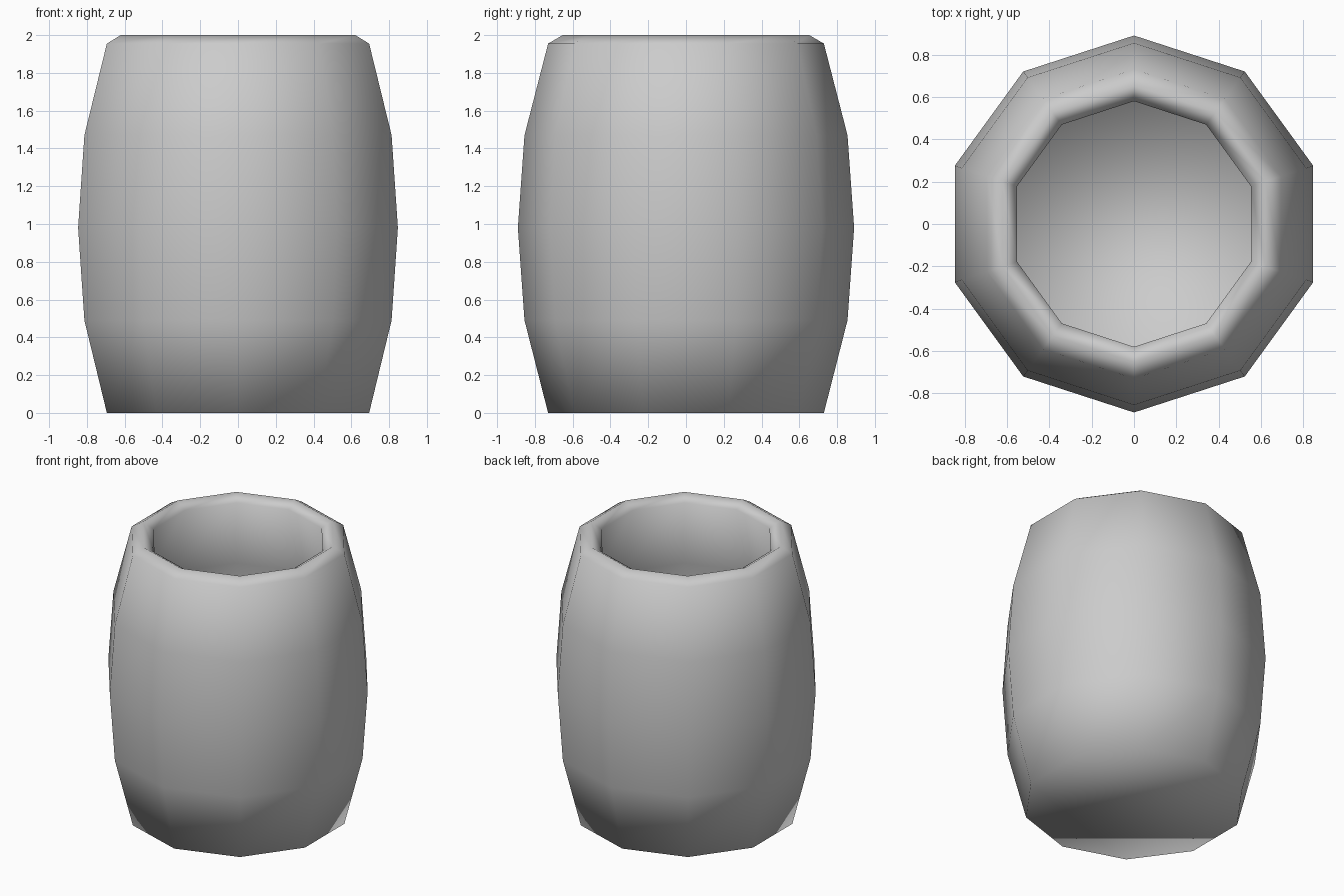
import bpy, bmesh, math

if "Cube" in bpy.data.objects:
    bpy.data.objects.remove(bpy.data.objects["Cube"])

SIDES = 10

# Closed wall profile (radius, height): outer bulge, rounded rim, inner bulge, floor
PROFILE = [(0.73, 0.0), (0.855, 0.49), (0.89, 0.98), (0.855, 1.47), (0.73, 1.955),
           (0.653, 2.0),
           (0.58, 1.955), (0.705, 1.46), (0.74, 0.98), (0.705, 0.5), (0.58, 0.12)]


def lathe(name, profile):
    bm = bmesh.new()
    rings = []
    for r, z in profile:
        angles = [math.pi / 2 + math.tau * i / SIDES for i in range(SIDES)]
        rings.append([bm.verts.new((r * math.cos(a), r * math.sin(a), z)) for a in angles])
    # side walls
    for low, high in zip(rings, rings[1:]):
        for i in range(SIDES):
            j = (i + 1) % SIDES
            bm.faces.new((low[i], low[j], high[j], high[i]))
    # underside and inner floor
    bm.faces.new(rings[0][::-1])
    bm.faces.new(rings[-1])
    bmesh.ops.recalc_face_normals(bm, faces=bm.faces)
    for f in bm.faces:
        f.smooth = True
    mesh = bpy.data.meshes.new(name)
    bm.to_mesh(mesh)
    bm.free()
    obj = bpy.data.objects.new(name, mesh)
    bpy.context.collection.objects.link(obj)
    return obj


# Open barrel, smooth shaded all over
lathe("open_barrel", PROFILE)
